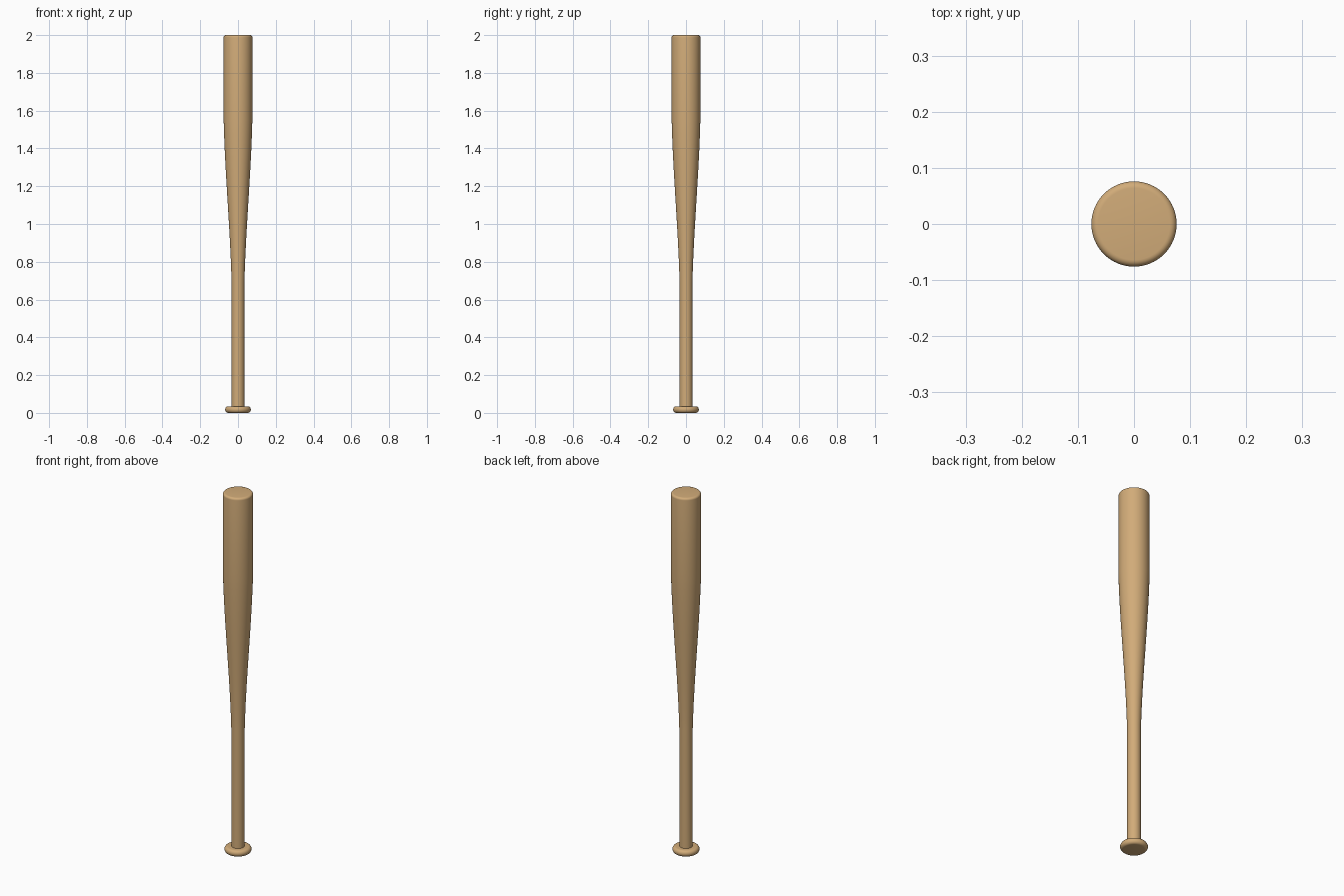
import bpy, bmesh, math

if "Cube" in bpy.data.objects:
    bpy.data.objects.remove(bpy.data.objects["Cube"])

wood = bpy.data.materials.new("light wood")
wood.diffuse_color = (0.64, 0.41, 0.19, 1)
wood.use_nodes = True
wood.node_tree.nodes["Principled BSDF"].inputs["Base Color"].default_value = wood.diffuse_color
SIDES = 64


def lathe(name, profile):
    """Spin (radius, z) points around z; end points sit on the axis."""
    bm = bmesh.new()
    rings = []
    for r, z in profile:
        rings.append([bm.verts.new((r * math.cos(a), r * math.sin(a), z))
                      for a in (2 * math.pi * i / SIDES for i in range(SIDES))])
    for low, high in zip(rings, rings[1:]):
        for i in range(SIDES):
            j = (i + 1) % SIDES
            bm.faces.new((low[i], low[j], high[j], high[i]))
    bm.faces.new(rings[0][::-1])
    bm.faces.new(rings[-1])
    mesh = bpy.data.meshes.new(name)
    bm.to_mesh(mesh)
    bm.free()
    mesh.materials.append(wood)
    obj = bpy.data.objects.new(name, mesh)
    bpy.context.collection.objects.link(obj)
    bpy.context.view_layer.objects.active = obj
    obj.select_set(True)
    bpy.ops.object.shade_smooth_by_angle(angle=math.radians(35))
    obj.select_set(False)
    return obj


def arc(r, z, size_r, size_z, start, end, steps=6):
    """Rounded profile corner centred on (r, z), angles in degrees."""
    angles = [math.radians(start + (end - start) * i / steps) for i in range(steps + 1)]
    return [(r + size_r * math.cos(a), z + size_z * math.sin(a)) for a in angles]


# Knob: rounded disc at the bottom
lathe("knob", arc(0.052, 0.0175, 0.016, 0.0175, -90, 90, 12))

# Bat body: straight handle, gentle taper, barrel with rounded end
taper = [(0.034, 0.02), (0.034, 0.69)]
for i in range(1, 13):
    t = i / 12
    ease = 0.5 * t + 0.5 * t * t * (3 - 2 * t)
    taper.append((0.034 + 0.042 * ease, 0.69 + 0.86 * t))
lathe("handle_and_barrel", taper + arc(0.064, 1.988, 0.012, 0.012, 0, 90))
